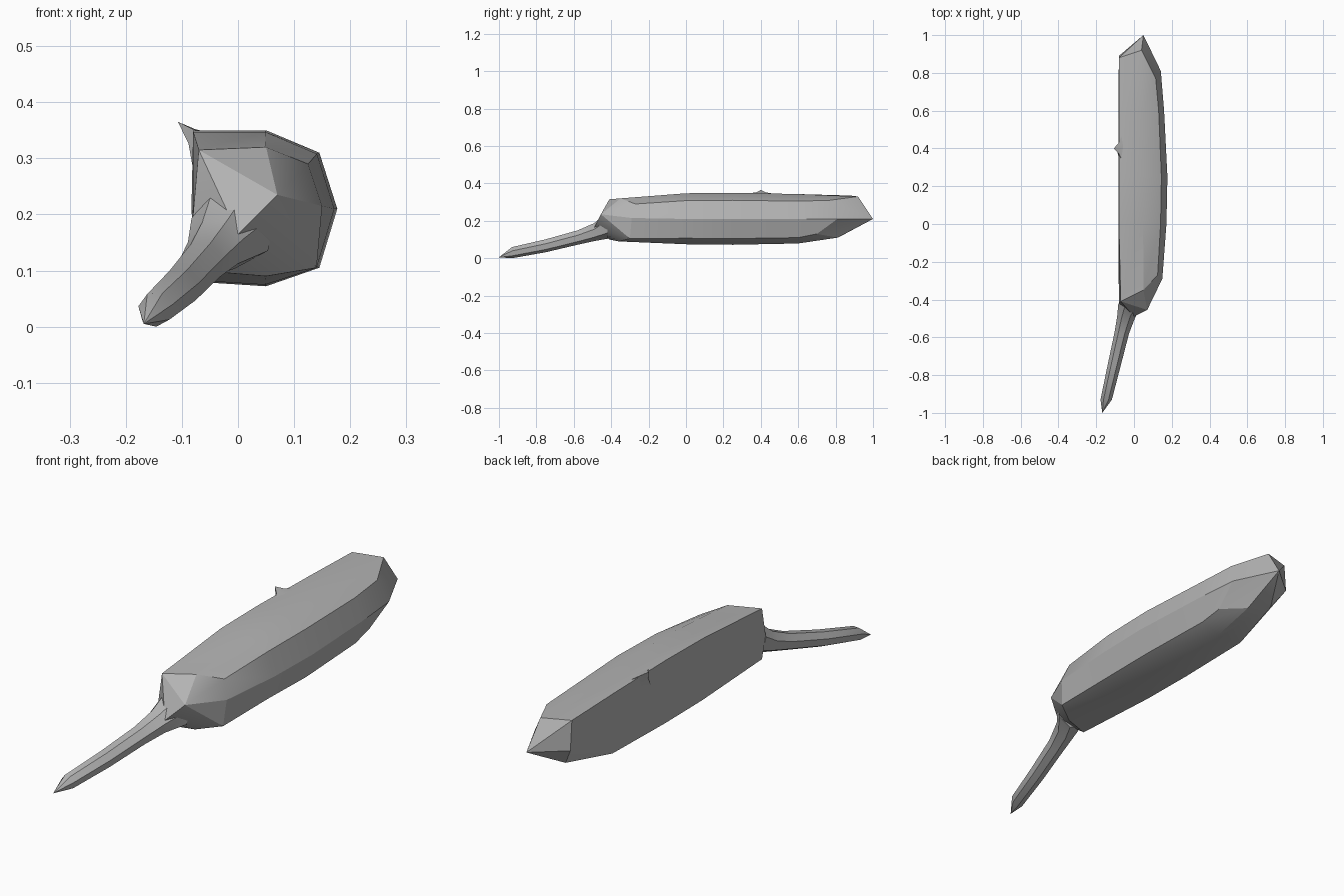
import bpy, bmesh, math
from mathutils import Vector

if "Cube" in bpy.data.objects:
    bpy.data.objects.remove(bpy.data.objects["Cube"], do_unlink=True)

grey = bpy.data.materials.new("plain_grey")
grey.use_nodes = True
colour = (0.45, 0.45, 0.45, 1)
grey.diffuse_color = colour
grey.node_tree.nodes["Principled BSDF"].inputs["Base Color"].default_value = colour


def finish(name, bm, angle):
    """Turn a bmesh into a shaded object with the grey material."""
    bmesh.ops.recalc_face_normals(bm, faces=bm.faces)
    mesh = bpy.data.meshes.new(name)
    bm.to_mesh(mesh)
    bm.free()
    mesh.materials.append(grey)
    obj = bpy.data.objects.new(name, mesh)
    bpy.context.collection.objects.link(obj)
    bpy.ops.object.select_all(action="DESELECT")
    obj.select_set(True)
    bpy.context.view_layer.objects.active = obj
    bpy.ops.object.shade_smooth_by_angle(angle=math.radians(angle))
    return obj


def loft(bm, rings):
    """Skin a series of point rings and return their vertices."""
    loops = [[bm.verts.new(p) for p in ring] for ring in rings]
    for a, b in zip(loops, loops[1:]):
        count = len(a)
        for i in range(count):
            j = (i + 1) % count
            bm.faces.new((a[i], a[j], b[j], b[i]))
    return loops


def fan(bm, hub, loop):
    for a, b in zip(loop, loop[1:]):
        bm.faces.new((hub, a, b))


# D-shaped body section, clockwise from the upper flat corner
section = [(-0.08, 0.35), (0.05, 0.35), (0.145, 0.31), (0.177, 0.21),
           (0.145, 0.105), (0.05, 0.072), (-0.075, 0.08), (-0.083, 0.21)]


def body_ring(y, width, height):
    return [(x * width if x > 0 else x, y, 0.21 + (z - 0.21) * height)
            for x, z in section]


front_ring = [(-0.07, -0.41, 0.315), (0.05, -0.35, 0.32), (0.125, -0.27, 0.29),
              (0.15, -0.29, 0.215), (0.14, -0.3, 0.105), (0.05, -0.36, 0.09),
              (-0.07, -0.41, 0.1), (-0.08, -0.42, 0.2)]
back_ring = [(-0.08, 0.88, 0.335), (0.04, 0.92, 0.33), (0.115, 0.77, 0.31),
             (0.142, 0.81, 0.21), (0.125, 0.7, 0.13), (0.06, 0.81, 0.11),
             (-0.03, 0.85, 0.13), (-0.08, 0.89, 0.21)]

# Body with faceted ends
bm = bmesh.new()
loops = loft(bm, [front_ring, body_ring(0, 0.97, 0.98), body_ring(0.25, 1, 1),
                  body_ring(0.6, 0.9, 0.95), back_ring])
front, back = loops[0], loops[-1]
fan(bm, bm.verts.new((0.05, 1, 0.21)), back + back[:1])
apex = bm.verts.new((0.07, -0.455, 0.235))
throat = bm.verts.new((0, -0.49, 0.165))
fan(bm, apex, [throat] + front[:5] + [throat])
fan(bm, throat, front[4:] + front[:1])
finish("log_body", bm, 24)


# Tapering branch that flares into the front of the body
def branch_ring(y, x, z, radius):
    return [(x + radius * math.cos(a), y, z + radius * math.sin(a))
            for a in (math.tau * (i + 0.3) / 7 for i in range(7))]


bm = bmesh.new()
loops = loft(bm, [branch_ring(-0.93, -0.147, 0.031, 0.031),
                  branch_ring(-0.75, -0.105, 0.068, 0.036),
                  branch_ring(-0.58, -0.065, 0.112, 0.04),
                  branch_ring(-0.49, -0.04, 0.142, 0.05),
                  branch_ring(-0.42, -0.008, 0.18, 0.076)])
fan(bm, bm.verts.new((-0.168, -1, 0.005)), loops[0] + loops[0][:1])
bm.faces.new(loops[-1])
finish("branch", bm, 35)

# Small knot on the upper flat edge
bm = bmesh.new()
peak = Vector((-0.107, 0.4, 0.365))
base = [bm.verts.new(p) for p in ((-0.065, 0.34, 0.347), (-0.05, 0.41, 0.345),
                                  (-0.065, 0.47, 0.345), (-0.08, 0.42, 0.3),
                                  (-0.08, 0.35, 0.28))]
neck = [bm.verts.new(v.co.lerp(peak, 0.6) + Vector((0.008, 0, -0.005)))
        for v in base]
for i in range(len(base)):
    j = (i + 1) % len(base)
    bm.faces.new((base[i], base[j], neck[j], neck[i]))
fan(bm, bm.verts.new(peak), neck + neck[:1])
bm.faces.new(base)
finish("knot", bm, 30)
